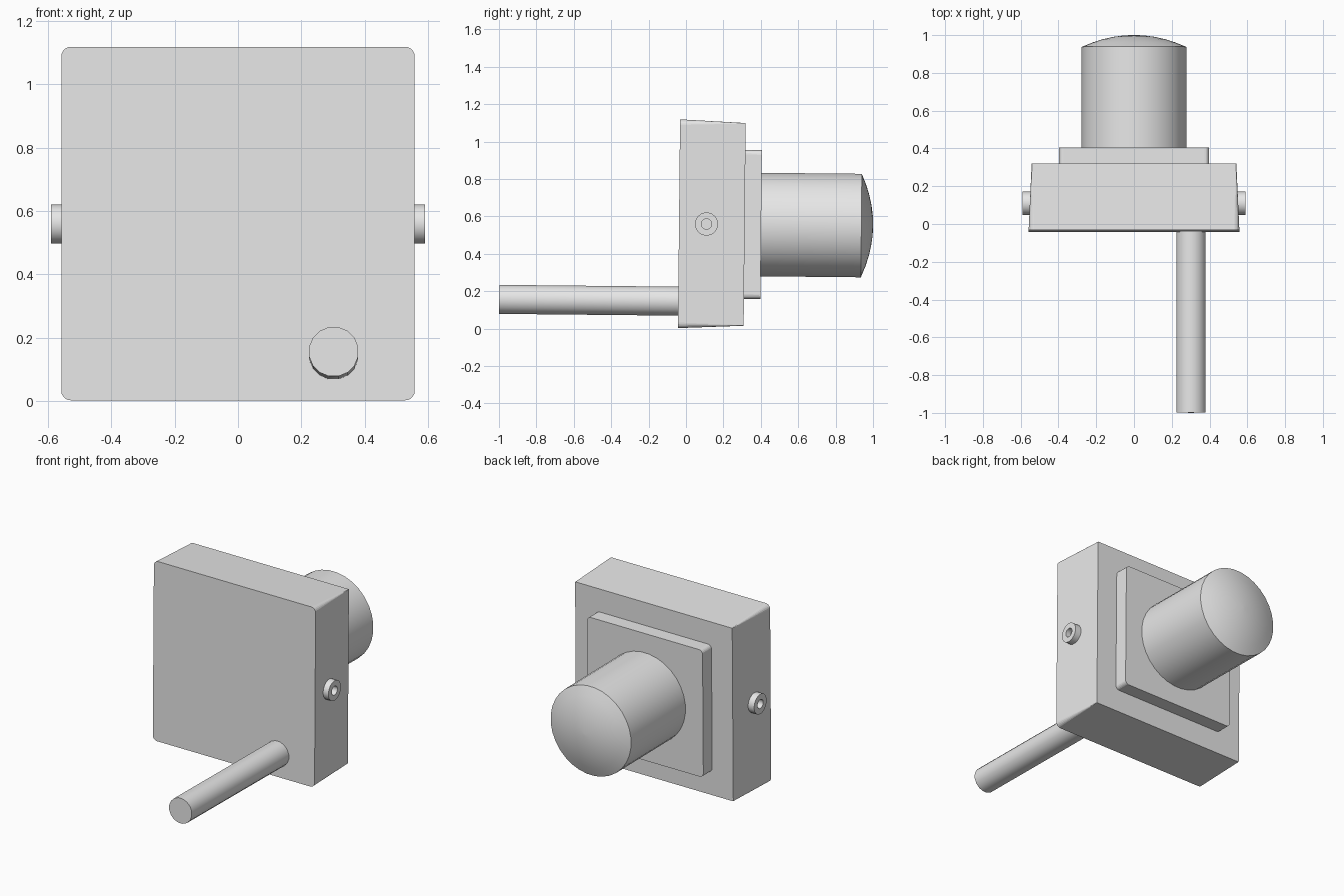
import bpy, bmesh, math
from mathutils import Matrix, Vector

if "Cube" in bpy.data.objects:
    bpy.data.objects.remove(bpy.data.objects["Cube"], do_unlink=True)

grey = bpy.data.materials.new("plain_grey")
grey.use_nodes = True
COLOUR = (0.8, 0.8, 0.8, 1)
grey.diffuse_color = COLOUR
grey.node_tree.nodes["Principled BSDF"].inputs["Base Color"].default_value = COLOUR

MID = 0.56                                   # height of the optical axis
TILT = Matrix.Rotation(-0.01, 4, 'X')        # whole device leans very slightly


def circle(radius, depth, sides):
    """Ring around the local z axis."""
    return [Vector((radius * math.cos(a), radius * math.sin(a), depth))
            for a in (math.tau * (i + 0.5) / sides for i in range(sides))]


def rounded_square(half, corner, depth, steps=5):
    """Square ring with rounded corners around the local z axis."""
    ring = []
    for quarter in range(4):
        turn = Matrix.Rotation(quarter * math.pi / 2, 3, 'Z')
        for i in range(steps + 1):
            a = math.pi / 2 * i / steps
            ring.append(turn @ Vector((half - corner + corner * math.cos(a),
                                       half - corner + corner * math.sin(a), depth)))
    return ring


def loft(name, rings, place, smooth):
    """Skin a stack of rings, cap both ends, and place the result."""
    bm = bmesh.new()
    loops = [[bm.verts.new(p) for p in ring] for ring in rings]
    n = len(loops[0])
    for a, b in zip(loops, loops[1:]):
        for i in range(n):
            j = (i + 1) % n
            bm.faces.new((a[i], a[j], b[j], b[i]))
    bm.faces.new(loops[0][::-1])
    bm.faces.new(loops[-1])
    bm.transform(TILT @ place)
    bmesh.ops.recalc_face_normals(bm, faces=bm.faces)
    mesh = bpy.data.meshes.new(name)
    bm.to_mesh(mesh)
    bm.free()
    mesh.materials.append(grey)
    obj = bpy.data.objects.new(name, mesh)
    bpy.context.collection.objects.link(obj)
    if smooth:
        bpy.ops.object.select_all(action='DESELECT')
        obj.select_set(True)
        bpy.context.view_layer.objects.active = obj
        bpy.ops.object.shade_smooth_by_angle(angle=math.radians(35))
    return obj


# Local z runs towards the back, at the height of the optical axis
backward = Matrix.Translation((0, 0, MID)) @ Matrix.Rotation(-math.pi / 2, 4, 'X')

# Body: wide front with rounded corners, narrowing to a sharper back
loft("body", [rounded_square(0.558, 0.03, -0.043),
              rounded_square(0.542, 0.003, 0.308)], backward, False)

# Mounting plate behind the body
loft("mounting_plate", [rounded_square(0.398, 0.025, 0.30),
                        rounded_square(0.398, 0.025, 0.396)], backward, False)

# Barrel with a shallow domed end
R, RIM, RISE = 0.278, 0.932, 0.063
rings = [circle(R, 0.39, 32), circle(R, RIM, 32)]
for t in (0.8, 0.6, 0.4, 0.2, 0.02):
    rings.append(circle(R * t, RIM + RISE * (1 - t * t), 32))
loft("lens_barrel", rings, backward, True)

# Rod sticking out of the front
rod_place = Matrix.Translation((0.302, 0, 0.146 - MID)) @ backward
loft("front_rod", [circle(0.079, -1.0, 16), circle(0.079, -0.03, 16)], rod_place, True)

# Side sockets, each with a round recess
for name, side in (("left_socket", 1), ("right_socket", -1)):
    place = Matrix.Translation((0, 0.104, MID)) @ Matrix.Rotation(side * math.pi / 2, 4, 'Y')
    loft(name, [circle(0.062, 0.53, 20), circle(0.062, 0.59, 20),
                circle(0.028, 0.59, 20), circle(0.028, 0.556, 20)], place, True)
